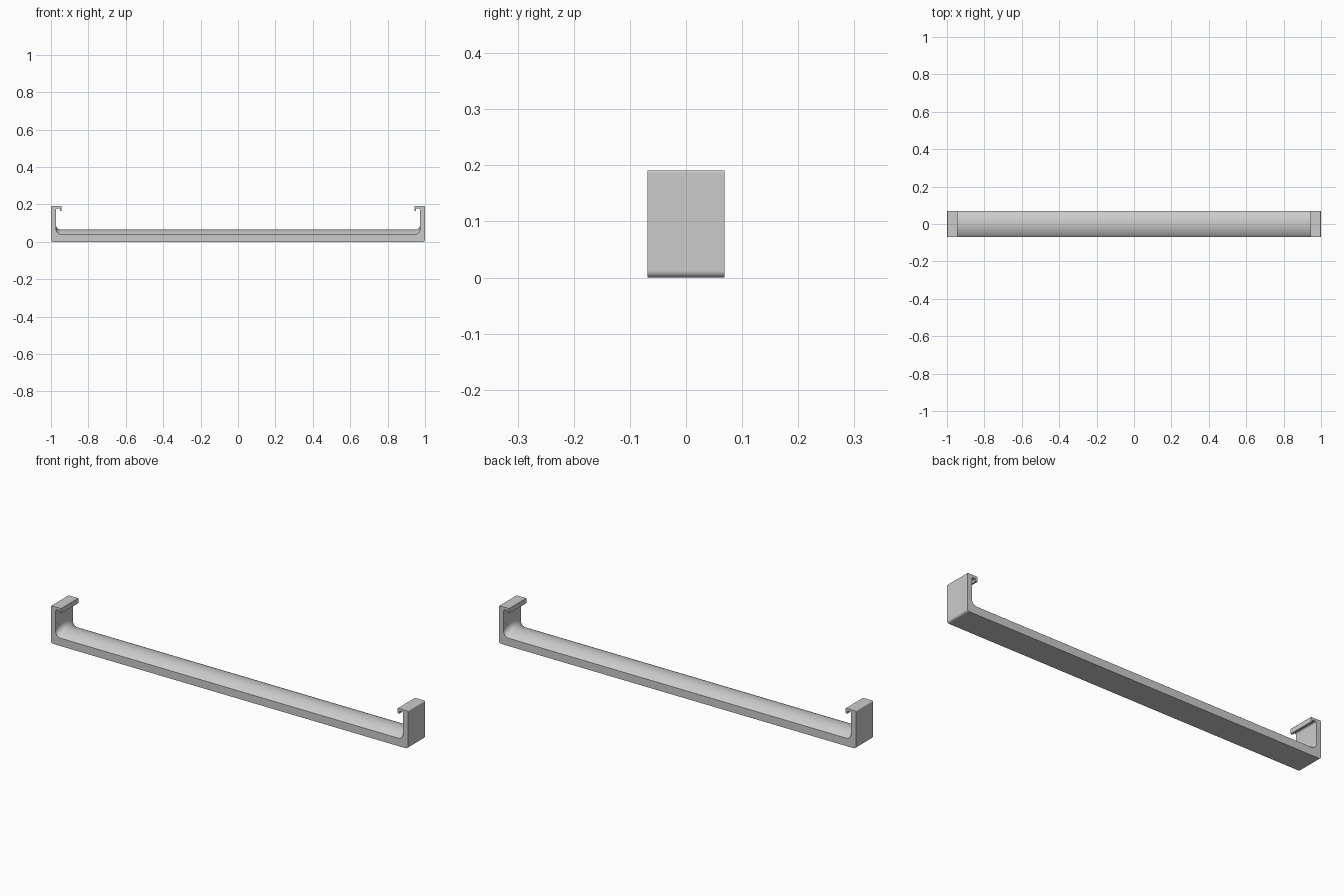
import bpy, bmesh, math
from mathutils import Vector

if "Cube" in bpy.data.objects:
    bpy.data.objects.remove(bpy.data.objects["Cube"])

HALF_WIDTH = 0.069
HEIGHT = 0.191
WALL_X = 0.974        # inner face of the end walls
EDGE_Z, CROWN_Z = 0.04, 0.065
STATIONS = 24

grey = bpy.data.materials.new("satin_grey")
grey.use_nodes = True
colour = (0.6, 0.6, 0.6, 1)
grey.diffuse_color = colour
grey.node_tree.nodes["Principled BSDF"].inputs["Base Color"].default_value = colour


def rounded(corners, steps=8):
    """Closed outline from right-angled corners (x, z, radius)."""
    out = []
    for i, (x, z, r) in enumerate(corners):
        c = Vector((x, z))
        if r == 0:
            out.append(c)
            continue
        d_in = (c - Vector(corners[i - 1][:2])).normalized()
        d_out = (Vector(corners[(i + 1) % len(corners)][:2]) - c).normalized()
        centre = c - d_in * r + d_out * r
        for s in range(steps + 1):
            t = math.pi / 2 * s / steps
            out.append(centre - d_out * r * math.cos(t) + d_in * r * math.sin(t))
    return out


def handle_outline(top_z):
    # Right half: outer wall, hook with turned-down lip, inner wall, bar top
    half = [(1, 0, 0.012), (1, HEIGHT, 0.004),
            (0.943, HEIGHT, 0.002), (0.943, 0.166, 0),
            (0.953, 0.166, 0), (0.953, 0.178, 0),
            (WALL_X, 0.178, 0.008), (WALL_X, top_z, 0.028)]
    return rounded(half + [(-x, z, r) for x, z, r in reversed(half)])


# Loft the outline across the width; the bar top follows a circular crown
rise = CROWN_Z - EDGE_Z
radius = (HALF_WIDTH ** 2 + rise ** 2) / (2 * rise)
bm = bmesh.new()
rings = []
for i in range(STATIONS + 1):
    y = HALF_WIDTH * (2 * i / STATIONS - 1)
    top = CROWN_Z - radius + math.sqrt(radius ** 2 - y ** 2)
    rings.append([bm.verts.new((p.x, y, p.y)) for p in handle_outline(top)])
for a, b in zip(rings, rings[1:]):
    for j in range(len(a)):
        k = (j + 1) % len(a)
        bm.faces.new((a[j], a[k], b[k], b[j]))
bm.faces.new(rings[0])
bm.faces.new(rings[-1][::-1])
bmesh.ops.recalc_face_normals(bm, faces=bm.faces)

mesh = bpy.data.meshes.new("clip_bar")
bm.to_mesh(mesh)
bm.free()
mesh.materials.append(grey)
bar = bpy.data.objects.new("clip_bar", mesh)
bpy.context.collection.objects.link(bar)

# Smooth fillets and crown, crisp edges elsewhere
bpy.ops.object.select_all(action='DESELECT')
bar.select_set(True)
bpy.context.view_layer.objects.active = bar
bpy.ops.object.shade_smooth_by_angle(angle=math.radians(30))
weighted = bar.modifiers.new("weighted_normals", 'WEIGHTED_NORMAL')
weighted.keep_sharp = True
